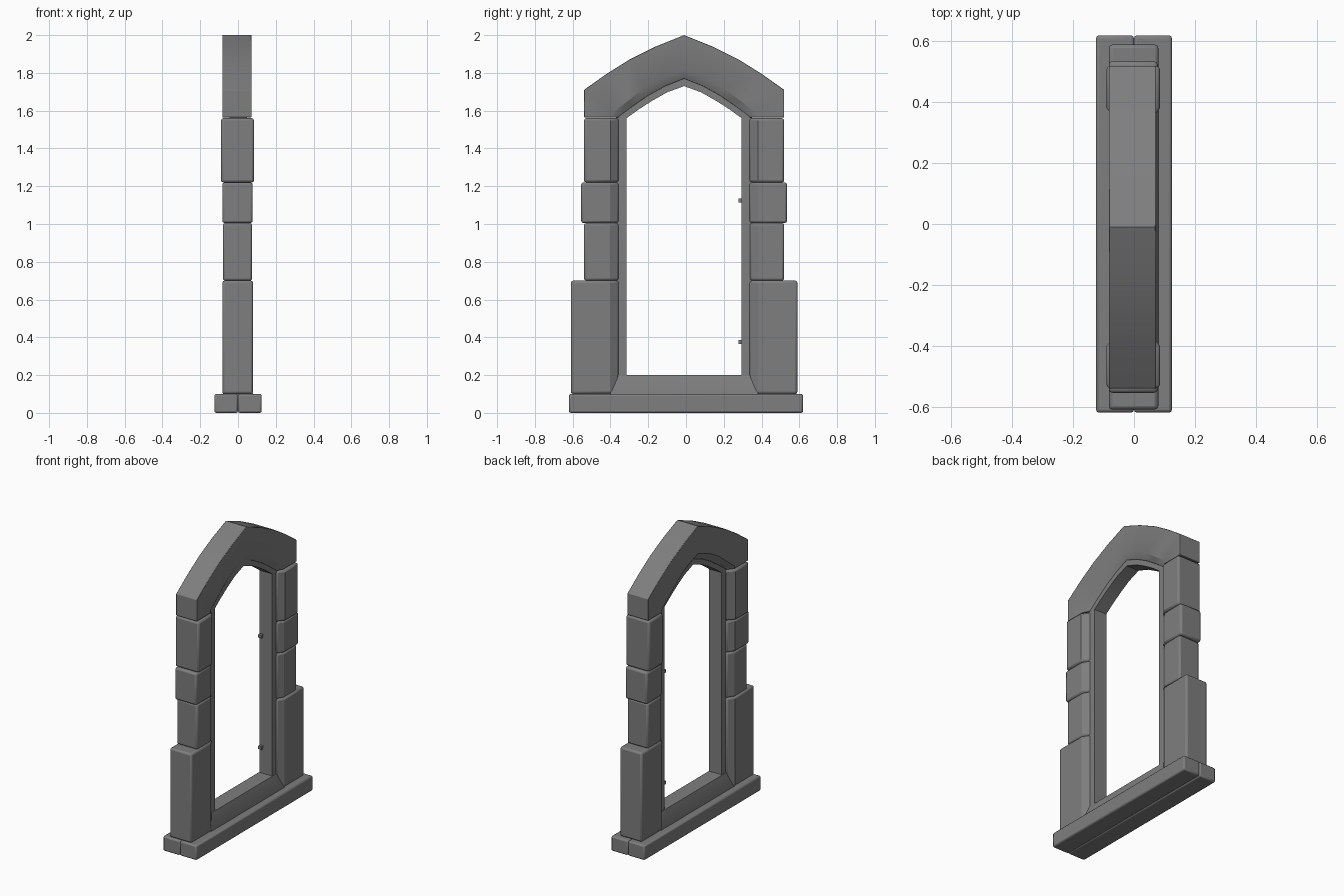
import bpy
import bmesh
import math

cube = bpy.data.objects.get("Cube")
if cube:
    bpy.data.objects.remove(cube, do_unlink=True)

# One stone colour for everything
stone = bpy.data.materials.new("grey stone")
stone.use_nodes = True
GREY = (0.21, 0.21, 0.21, 1.0)
stone.diffuse_color = GREY
stone.node_tree.nodes["Principled BSDF"].inputs["Base Color"].default_value = GREY

MID = -0.01  # the opening sits slightly off the sill's centre


def loft(name, stations, bevel=0.0):
    """Skin a row of matching closed sections and cap both ends."""
    mesh = bpy.data.meshes.new(name)
    bm = bmesh.new()
    rings = [[bm.verts.new(p) for p in s] for s in stations]
    n = len(rings[0])
    for a, b in zip(rings, rings[1:]):
        for i in range(n):
            j = (i + 1) % n
            bm.faces.new((a[i], a[j], b[j], b[i]))
    bm.faces.new(rings[0])
    bm.faces.new(rings[-1])
    bmesh.ops.recalc_face_normals(bm, faces=bm.faces)
    bm.to_mesh(mesh)
    bm.free()
    mesh.materials.append(stone)
    obj = bpy.data.objects.new(name, mesh)
    bpy.context.collection.objects.link(obj)
    bpy.ops.object.select_all(action="DESELECT")
    obj.select_set(True)
    bpy.context.view_layer.objects.active = obj
    bpy.ops.object.shade_smooth_by_angle(angle=math.radians(28))
    if bevel:
        mod = obj.modifiers.new("worn edges", "BEVEL")
        mod.width = bevel
        mod.segments = 2
        mod.limit_method = "ANGLE"
        mod.angle_limit = math.radians(50)
    return obj


def box(name, x0, x1, y0, y1, z0, z1, bevel):
    plan = [(x0, y0), (x1, y0), (x1, y1), (x0, y1)]
    return loft(name, [[(x, y, z) for x, y in plan] for z in (z0, z1)], bevel)


def full_span(half):
    """Mirror a half path ending at the apex into a whole arch path."""
    return half + [(-y, z) for y, z in reversed(half[:-1])]


# Sill in two long halves
box("sill_back_half", -0.125, 0, -0.62, 0.62, 0, 0.10, 0.01)
box("sill_front_half", 0, 0.125, -0.62, 0.62, 0, 0.10, 0.01)

# Sloped base stone between the jambs
profile = [(-0.08, 0.09), (-0.08, 0.10), (-0.05, 0.20), (0.05, 0.20), (0.08, 0.10), (0.08, 0.09)]
loft("base_stone", [[(x, y + MID, z) for x, z in profile] for y in (-0.39, 0.39)])

# Jamb blocks: name, back x, front x, outer y, bottom, top
BLOCKS = [
    ("lower_block", -0.083, 0.08, 0.60, 0.10, 0.70),
    ("middle_block", -0.08, 0.075, 0.53, 0.70, 1.005),
    ("band_block", -0.083, 0.078, 0.545, 1.005, 1.22),
    ("upper_block", -0.09, 0.085, 0.53, 1.22, 1.56),
]
for side, label in ((1, "right"), (-1, "left")):
    for name, xb, xf, outer, z0, z1 in BLOCKS:
        plan = [(xb, outer), (xb, 0.39), (-0.05, 0.345),
                (0.05, 0.345), (xf, 0.39), (xf, outer)]
        loft(f"{label}_{name}",
             [[(x, side * y + MID, z) for x, y in plan] for z in (z0, z1)], 0.012)

# Pointed arch with chamfered inner edges
extrados = full_span([(0.53, 1.565), (0.53, 1.71), (0.41, 1.795), (0.29, 1.87), (0.15, 1.94), (0, 2.0)])
chamfer = full_span([(0.39, 1.565), (0.385, 1.585), (0.30, 1.65), (0.21, 1.72), (0.11, 1.775), (0, 1.815)])
intrados = full_span([(0.345, 1.565), (0.345, 1.57), (0.27, 1.625), (0.19, 1.68), (0.10, 1.73), (0, 1.77)])
sections = []
for (oy, oz), (cy, cz), (iy, iz) in zip(extrados, chamfer, intrados):
    ring = [(-0.083, oy, oz), (0.072, oy, oz), (0.072, cy, cz),
            (0.05, iy, iz), (-0.05, iy, iz), (-0.083, cy, cz)]
    sections.append([(x, y + MID, z) for x, y, z in ring])
loft("pointed_arch", sections, 0.006)

# Thin inner frame following the opening
inner = full_span([(0.305, 0.19), (0.305, 1.56), (0.24, 1.607), (0.17, 1.652), (0.09, 1.697), (0, 1.73)])
outer = full_span([(0.36, 0.19), (0.36, 1.58), (0.27, 1.64), (0.19, 1.695), (0.10, 1.745), (0, 1.785)])
loft("inner_frame", [[(-0.045, oy + MID, oz), (0.048, oy + MID, oz),
                      (0.048, iy + MID, iz), (-0.045, iy + MID, iz)]
                     for (iy, iz), (oy, oz) in zip(inner, outer)])

# Hinge pins on one jamb
for label, z in (("lower", 0.375), ("upper", 1.125)):
    box(f"{label}_hinge_pin", -0.045, -0.02, 0.277, 0.31, z - 0.011, z + 0.011, 0.002)
